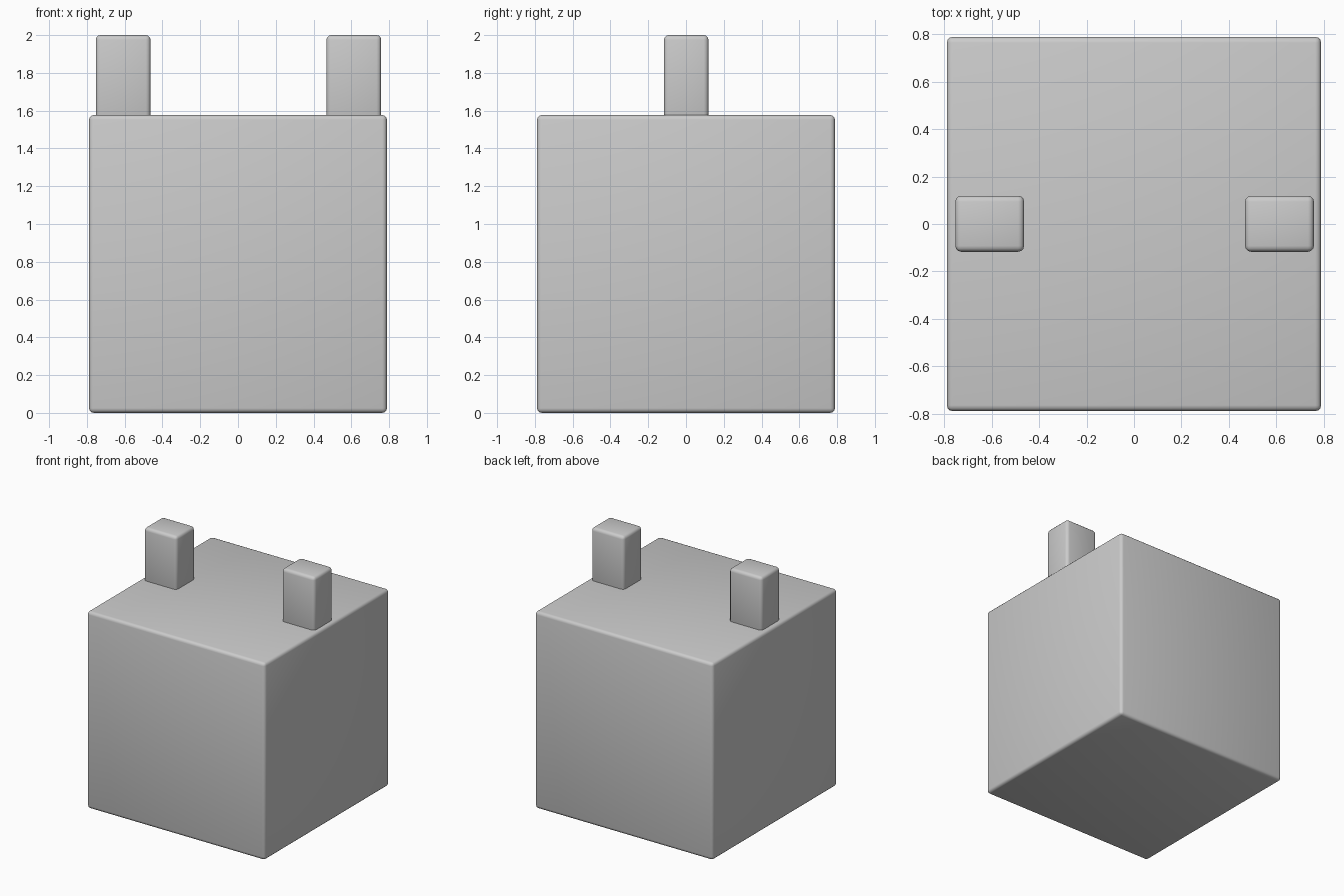
import bpy

if "Cube" in bpy.data.objects:
    bpy.data.objects.remove(bpy.data.objects["Cube"])


def rounded_block(name, size, centre, radius):
    """Box with softly rounded edges and smooth shading."""
    bpy.ops.mesh.primitive_cube_add(size=1, location=centre)
    obj = bpy.context.object
    obj.name = name
    obj.scale = size
    bpy.ops.object.transform_apply(location=False, rotation=False, scale=True)
    bevel = obj.modifiers.new("rounded_edges", 'BEVEL')
    bevel.width = radius
    bevel.segments = 3
    bpy.ops.object.shade_smooth()
    return obj


# Main cube
BODY = 1.577
rounded_block("body", (BODY, BODY, BODY), (0, 0, BODY / 2), 0.025)

# Two upright posts, sunk slightly into the top of the body
POST_BOTTOM, POST_TOP = 1.53, 2.0
for name, x in (("left_post", -0.608), ("right_post", 0.613)):
    rounded_block(name, (0.29, 0.236, POST_TOP - POST_BOTTOM),
                  (x, 0.001, (POST_TOP + POST_BOTTOM) / 2), 0.025)
